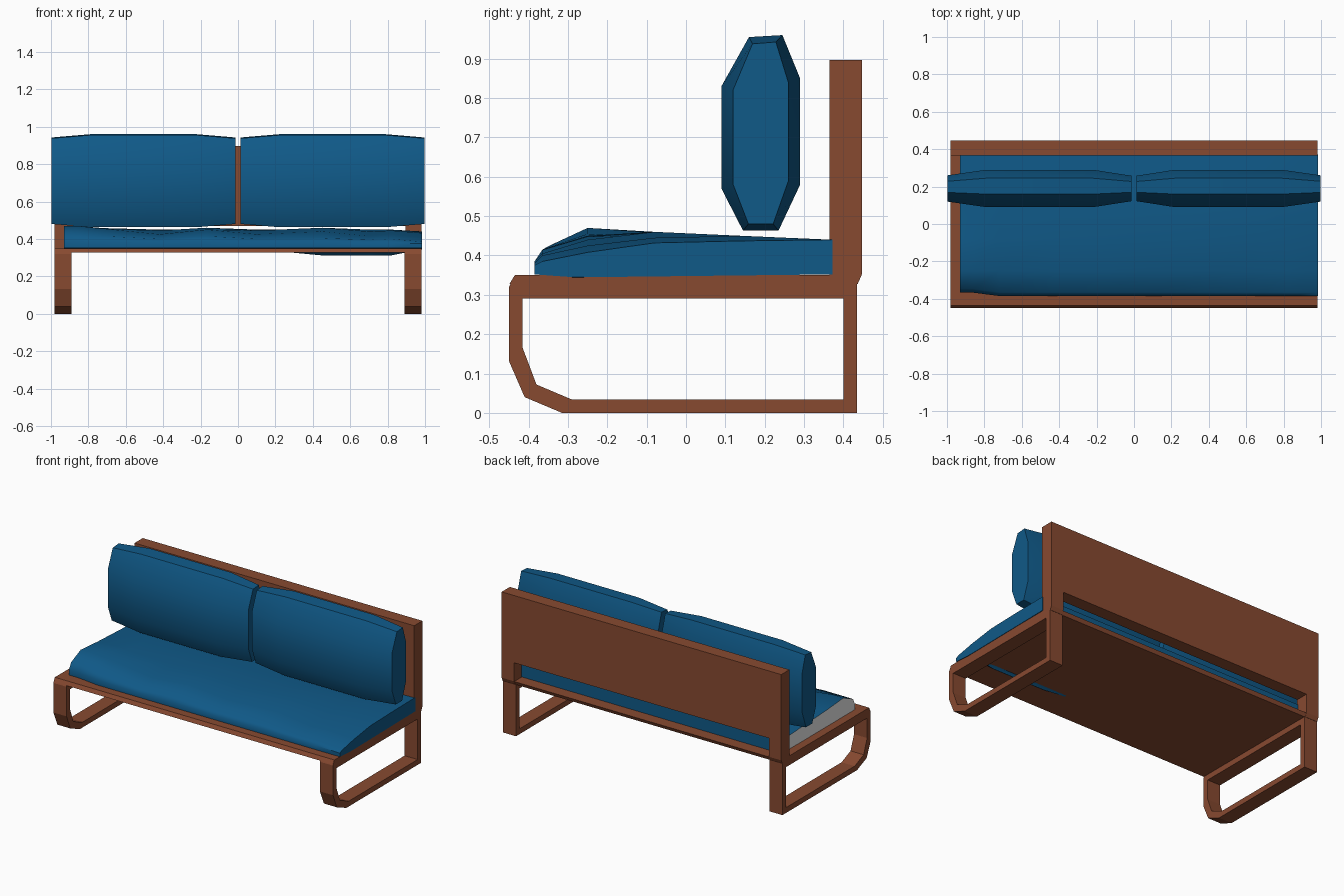
import bpy, bmesh, math


def material(name, rgb):
    m = bpy.data.materials.new(name)
    m.diffuse_color = (*rgb, 1)
    return m


WOOD = material("red brown wood", (0.245, 0.068, 0.030))
BLUE = material("blue fabric", (0.005, 0.100, 0.245))
PALE = material("pale lining", (0.8, 0.8, 0.8))


def finish(name, bm, mats, smooth=None):
    bmesh.ops.recalc_face_normals(bm, faces=bm.faces)
    me = bpy.data.meshes.new(name)
    bm.to_mesh(me)
    bm.free()
    for m in mats:
        me.materials.append(m)
    ob = bpy.data.objects.new(name, me)
    bpy.context.collection.objects.link(ob)
    if smooth:
        me.polygons.foreach_set("use_smooth", [True] * len(me.polygons))
        me.set_sharp_from_angle(angle=math.radians(smooth))
    return ob


def loft(name, rings, mats, smooth=None, closed=False):
    """Skin equal-length rings; close into a loop or cap both ends."""
    bm = bmesh.new()
    vs = [[bm.verts.new(p) for p in r] for r in rings]
    n = len(vs[0])
    pairs = list(zip(vs, vs[1:] + vs[:1])) if closed else list(zip(vs, vs[1:]))
    for a, b in pairs:
        for i in range(n):
            j = (i + 1) % n
            bm.faces.new((a[i], a[j], b[j], b[i]))
    if not closed:
        bm.faces.new(vs[0])
        bm.faces.new(vs[-1])
    return finish(name, bm, mats, smooth)


def extrude_x(name, profile, x0, x1):
    return loft(name, [[(x, y, z) for y, z in profile] for x in (x0, x1)], [WOOD])


# Sled legs: outer and inner side outlines joined into a closed loop
outer = [(-0.435, 0.35), (-0.45, 0.32), (-0.45, 0.132), (-0.41, 0.04), (-0.315, 0),
         (0.435, 0), (0.435, 0.325), (0.43, 0.35)]
inner = [(-0.415, 0.291), (-0.415, 0.285), (-0.415, 0.165), (-0.38, 0.072), (-0.29, 0.034),
         (0.40, 0.034), (0.40, 0.285), (0.40, 0.291)]
for side, x0, x1 in (("left", -0.982, -0.89), ("right", 0.89, 0.982)):
    rings = [[(x0, *o), (x1, *o), (x1, *i), (x0, *i)] for o, i in zip(outer, inner)]
    loft(side + "_sled_leg", rings, [WOOD], closed=True)

# Seat platform with chamfered front edge
extrude_x("seat_platform", [(-0.435, 0.35), (-0.449, 0.327), (0.434, 0.327), (0.445, 0.35)],
          -0.98, 0.98)

# Backrest board and its two end posts
extrude_x("backrest_board", [(0.365, 0.47), (0.447, 0.47), (0.447, 0.897), (0.365, 0.897)],
          -0.982, 0.982)
for side, x0, x1 in (("left", -0.982, -0.895), ("right", 0.895, 0.982)):
    extrude_x(side + "_back_post", [(0.365, 0.34), (0.436, 0.327), (0.447, 0.352),
                                    (0.447, 0.47), (0.365, 0.47)], x0, x1)

# Back cushions: octagonal section, thinner towards both ends
section = [(0.16, 0.955), (0.245, 0.96), (0.29, 0.85), (0.29, 0.58),
           (0.235, 0.463), (0.145, 0.463), (0.09, 0.57), (0.09, 0.83)]
stations = [(0.013, 0.68, 0.93), (0.22, 1, 1), (0.79, 1, 1), (0.998, 0.70, 0.93)]
for side, s in (("left", -1), ("right", 1)):
    rings = [[(s * x, 0.19 + (y - 0.19) * ky, 0.71 + (z - 0.71) * kz) for y, z in section]
             for x, ky, kz in stations]
    loft(side + "_back_cushion", rings, [BLUE], smooth=50)

# Rumpled seat cushion: top heights for each x station, front to back
ys = [-0.385, -0.365, -0.25, -0.08, 0.14, 0.372]
xs = [-0.93, -0.86, -0.72, -0.42, -0.17, 0.1, 0.45, 0.70, 0.82, 0.985]
tops = [
    [0.385, 0.425, 0.468, 0.455, 0.445, 0.435],
    [0.385, 0.425, 0.470, 0.460, 0.450, 0.435],
    [0.385, 0.415, 0.455, 0.458, 0.450, 0.435],
    [0.380, 0.400, 0.425, 0.445, 0.450, 0.435],
    [0.385, 0.415, 0.450, 0.460, 0.450, 0.435],
    [0.380, 0.400, 0.425, 0.445, 0.450, 0.435],
    [0.385, 0.405, 0.440, 0.460, 0.450, 0.435],
    [0.380, 0.395, 0.415, 0.440, 0.450, 0.435],
    [0.380, 0.400, 0.425, 0.445, 0.450, 0.435],
    [0.375, 0.385, 0.408, 0.432, 0.437, 0.440],
]
rings = []
for x, row in zip(xs, tops):
    front = 0.018 if x < -0.8 else 0.0      # front edge steps back at the left end
    top = [(x, y + (front if y < -0.3 else 0), z) for y, z in zip(ys, row)]
    sag = 0.312 if 0.3 < x < 0.9 else 0.345  # underside sags through the platform
    low = [(x, 0.372, 0.352), (x, -0.23, 0.345), (x, -0.26, sag),
           (x, -0.29, 0.345), (x, -0.385 + front, 0.352)]
    rings.append(top + low)
seat = loft("seat_cushion", rings, [BLUE, PALE], smooth=50)

# Exposed lining on the open left end of the seat cushion
for p in seat.data.polygons:
    if p.normal.x < -0.9:
        p.material_index = 1
